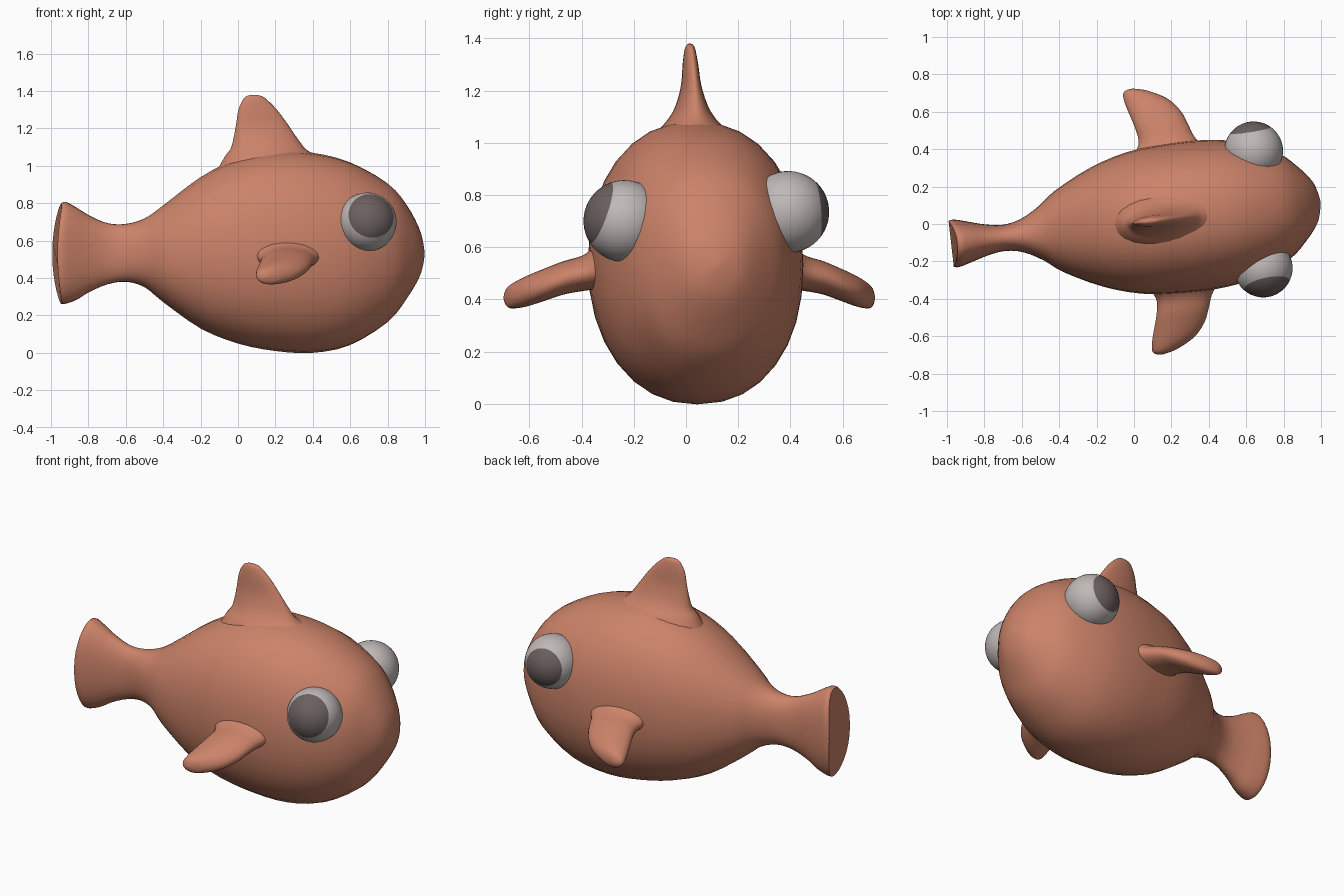
import bpy, bmesh, math
from mathutils import Vector, Matrix

if "Cube" in bpy.data.objects:
    bpy.data.objects.remove(bpy.data.objects["Cube"])

YAW = Matrix.Rotation(math.radians(6.5), 4, 'Z')


def material(name, color):
    m = bpy.data.materials.new(name)
    m.diffuse_color = (*color, 1)
    m.use_nodes = True
    m.node_tree.nodes["Principled BSDF"].inputs["Base Color"].default_value = m.diffuse_color
    return m


SKIN = material("orange skin", (0.60, 0.225, 0.14))
WHITE = material("eye white", (0.52, 0.48, 0.47))
DARK = material("pupil grey", (0.15, 0.115, 0.115))


def finish(name, bm, mats, angle=50):
    bmesh.ops.recalc_face_normals(bm, faces=bm.faces)
    bm.transform(YAW)
    me = bpy.data.meshes.new(name)
    bm.to_mesh(me)
    bm.free()
    for m in mats:
        me.materials.append(m)
    ob = bpy.data.objects.new(name, me)
    bpy.context.collection.objects.link(ob)
    bpy.context.view_layer.objects.active = ob
    ob.select_set(True)
    bpy.ops.object.shade_smooth_by_angle(angle=math.radians(angle))
    ob.select_set(False)
    return ob


def refine(rows, steps):
    """Catmull-Rom interpolation between section rows."""
    rows = [Vector(r) for r in rows]
    out = []
    for i in range(len(rows) - 1):
        a, b = rows[max(i - 1, 0)], rows[i]
        c, d = rows[i + 1], rows[min(i + 2, len(rows) - 1)]
        for s in range(steps):
            t = s / steps
            out.append(0.5 * (2 * b + (c - a) * t + (2 * a - 5 * b + 4 * c - d) * t * t
                              + (3 * b - a - 3 * c + d) * t ** 3))
    return out + [rows[-1]]


def loft(name, rows, place, n=32, power=2.0, steps=3):
    """Skin superellipse sections; place(row, u, v) gives each point."""
    bm = bmesh.new()
    rings = []
    for r in refine(rows, steps):
        ring = []
        for k in range(n):
            a = 2 * math.pi * k / n
            c, s = math.cos(a), math.sin(a)
            u = math.copysign(abs(c) ** (2 / power), c)
            v = math.copysign(abs(s) ** (2 / power), s)
            ring.append(bm.verts.new(place(r, u, v)))
        rings.append(ring)
    for p, q in zip(rings, rings[1:]):
        for k in range(n):
            bm.faces.new((p[k], p[(k + 1) % n], q[(k + 1) % n], q[k]))
    bm.faces.new(rings[0])
    bm.faces.new(rings[-1])
    return finish(name, bm, [SKIN])


# Body and tail: x, centre z, half height, half width, bend of the rear edge
body = [
    (-0.985, 0.53, 0.27, 0.122, 0.035), (-0.955, 0.535, 0.272, 0.128, 0.03),
    (-0.88, 0.53, 0.245, 0.108, 0.015), (-0.80, 0.53, 0.205, 0.085, 0),
    (-0.70, 0.53, 0.163, 0.07, 0), (-0.60, 0.535, 0.155, 0.09, 0),
    (-0.50, 0.535, 0.185, 0.145, 0), (-0.40, 0.53, 0.26, 0.22, 0),
    (-0.20, 0.535, 0.405, 0.32, 0), (0.0, 0.545, 0.495, 0.38, 0),
    (0.20, 0.545, 0.535, 0.40, 0), (0.40, 0.535, 0.535, 0.40, 0),
    (0.60, 0.53, 0.49, 0.37, 0), (0.80, 0.535, 0.375, 0.29, 0),
    (0.90, 0.54, 0.26, 0.205, 0), (0.97, 0.535, 0.14, 0.12, 0),
    (0.995, 0.53, 0.06, 0.055, 0), (1.004, 0.53, 0.003, 0.003, 0)]
loft("body", body, lambda r, u, v:
     (r[0] + r[4] * v * v, 0.005 + r[3] * u, r[1] + r[2] * v), power=2.2)

# Top fin: z, rear x, front x, half thickness (flared into the back)
top_fin = [
    (0.98, -0.11, 0.46, 0.17), (1.05, -0.07, 0.42, 0.125), (1.09, -0.04, 0.365, 0.09),
    (1.14, -0.025, 0.325, 0.06), (1.22, -0.01, 0.27, 0.036), (1.30, 0.003, 0.21, 0.028),
    (1.355, 0.028, 0.155, 0.02), (1.374, 0.05, 0.125, 0.012), (1.38, 0.08, 0.09, 0.003)]
loft("top_fin", top_fin, lambda r, u, v:
     ((r[1] + r[2]) / 2 + (r[2] - r[1]) / 2 * u, 0.005 + r[3] * v, r[0]), n=24)

# Side fins: distance out, rear x, front x, centre z, half thickness
side_fin = [
    (0.33, 0.02, 0.45, 0.535, 0.13), (0.38, 0.055, 0.405, 0.52, 0.085),
    (0.43, 0.075, 0.37, 0.50, 0.068), (0.50, 0.065, 0.345, 0.483, 0.064),
    (0.57, 0.045, 0.315, 0.457, 0.062), (0.64, 0.025, 0.255, 0.43, 0.058),
    (0.69, 0.02, 0.165, 0.412, 0.046), (0.708, 0.035, 0.11, 0.408, 0.028),
    (0.715, 0.06, 0.075, 0.406, 0.004)]
for label, s in (("left_fin", 1), ("right_fin", -1)):
    loft(label, side_fin, lambda r, u, v:
         ((r[1] + r[2]) / 2 + (r[2] - r[1]) / 2 * u, 0.005 + s * r[0], r[3] + r[4] * v), n=24)

# Eyes: the pupil is the cap of faces around the gaze direction
for label, centre, gaze, spread in (
        ("right_eye", (0.66, -0.312, 0.70), (0.2, -0.92, 0.32), 50),
        ("left_eye", (0.68, 0.316, 0.735), (-0.15, 0.97, 0.08), 42)):
    bm = bmesh.new()
    bmesh.ops.create_uvsphere(bm, u_segments=40, v_segments=28, radius=0.157)
    aim = YAW.inverted().to_3x3() @ Vector(gaze).normalized()
    bm.transform(Vector((0, 0, 1)).rotation_difference(aim).to_matrix().to_4x4())
    for f in bm.faces:
        f.material_index = int(f.calc_center_median().angle(aim) < math.radians(spread))
    bm.transform(Matrix.Translation(centre))
    finish(label, bm, [WHITE, DARK])
